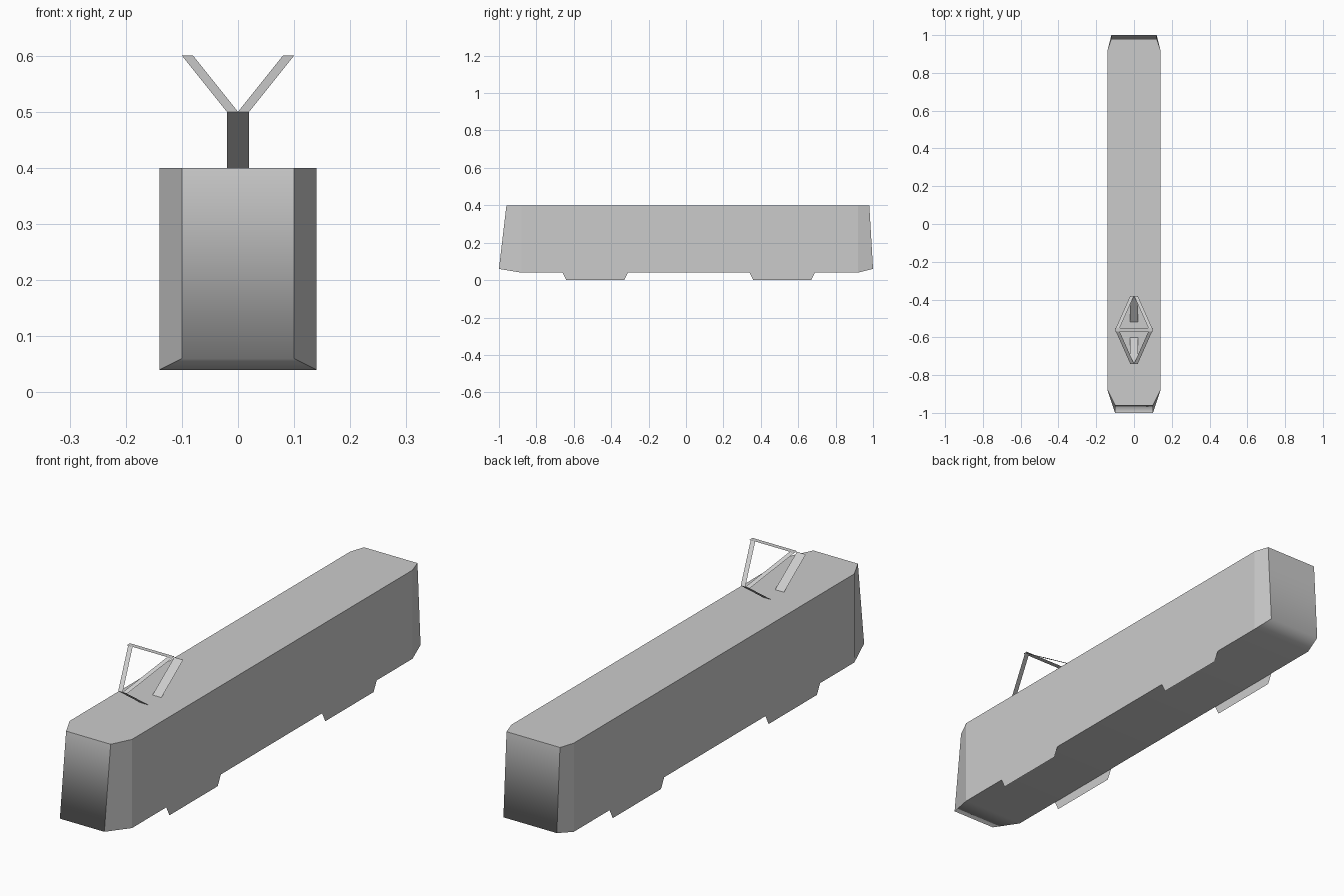
import bpy
import bmesh

cube = bpy.data.objects.get("Cube")
if cube:
    bpy.data.objects.remove(cube, do_unlink=True)

grey = bpy.data.materials.new("light_grey")
grey.use_nodes = True
grey.diffuse_color = (0.6, 0.6, 0.6, 1)
grey.node_tree.nodes["Principled BSDF"].inputs["Base Color"].default_value = (0.6, 0.6, 0.6, 1)


def add_object(name, bm):
    mesh = bpy.data.meshes.new(name)
    bm.to_mesh(mesh)
    bm.free()
    mesh.materials.append(grey)
    obj = bpy.data.objects.new(name, mesh)
    bpy.context.collection.objects.link(obj)
    return obj


def add_panels(name, panels):
    """Thin sheet parts, one face per list of corners."""
    bm = bmesh.new()
    for corners in panels:
        bm.faces.new([bm.verts.new(c) for c in corners])
    return add_object(name, bm)


# Car body: plan outline with tapered ends (x, y at roof, y at floor, z at floor)
SIDE = 0.14
half = [(0.10, -0.96, -1.0, 0.06), (SIDE, -0.88, -0.88, 0.04),
        (SIDE, 0.92, 0.92, 0.04), (0.12, 0.98, 1.0, 0.06)]
outline = half + [(-x, *rest) for x, *rest in reversed(half)]
bm = bmesh.new()
roof = [bm.verts.new((x, yt, 0.4)) for x, yt, yb, z in outline]
floor = [bm.verts.new((x, yb, z)) for x, yt, yb, z in outline]
n = len(outline)
bm.faces.new(roof)
walls = [bm.faces.new((floor[i], floor[(i + 1) % n], roof[(i + 1) % n], roof[i]))
         for i in range(n)]
# The underside rises towards both ends and blends into the end walls
rounded = [walls[3], walls[7]]
for i in range(3):
    rounded.append(bm.faces.new((floor[i], floor[n - 1 - i], floor[n - 2 - i], floor[i + 1])))
bmesh.ops.recalc_face_normals(bm, faces=bm.faces)
for face in rounded:
    face.smooth = True
for edge in bm.edges:
    edge.smooth = all(f in rounded for f in edge.link_faces)
add_object("car_body", bm)

# Bogie skirts: flat trapezoids hanging below each side
for side, x in (("left", SIDE), ("right", -SIDE)):
    for end, y in (("front", -0.485), ("rear", 0.515)):
        corners = [(x, y - 0.175, 0.04), (x, y - 0.155, 0),
                   (x, y + 0.155, 0), (x, y + 0.175, 0.04)]
        if x > 0:
            corners.reverse()
        # Seen from +x, counter-clockwise order faces outward
        add_panels(f"{side}_{end}_skirt", [corners[::-1]])

# Current collector: two leaning struts, four spreading arms and a contact bar
CENTRE = -0.56
for end, s in (("front", -1), ("rear", 1)):
    low, knee, top = CENTRE + s * 0.04, CENTRE + s * 0.18, CENTRE
    add_panels(f"{end}_collector_strut",
               [[(-0.02, low, 0.4), (0.02, low, 0.4), (0.02, knee, 0.5), (-0.02, knee, 0.5)]])
    add_panels(f"{end}_collector_arms",
               [[(0, knee, 0.5), (m * 0.02, knee, 0.5), (m * 0.1, top, 0.6), (m * 0.08, top, 0.6)]
                for m in (-1, 1)])
add_panels("contact_bar", [[(-0.1, CENTRE - 0.01, 0.6), (0.1, CENTRE - 0.01, 0.6),
                            (0.1, CENTRE + 0.01, 0.6), (-0.1, CENTRE + 0.01, 0.6)]])
